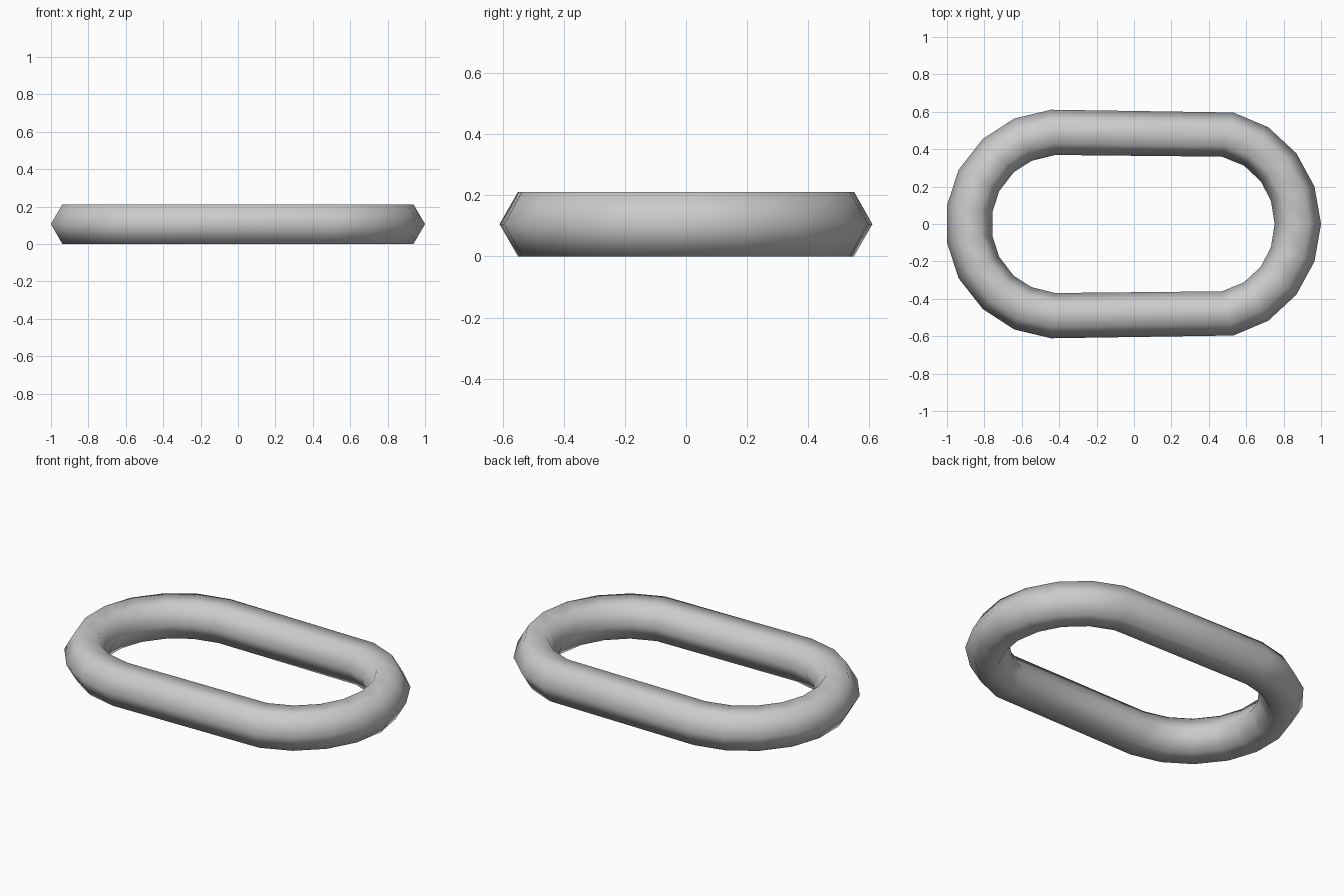
import bpy, bmesh

if "Cube" in bpy.data.objects:
    bpy.data.objects.remove(bpy.data.objects["Cube"])

# Half outline of the ring: outer (x, y) and inner (x, y) at each station
half = [
    ((1.0, 0.0), (0.752, 0.0)),
    ((0.965, 0.2), (0.732, 0.125)),
    ((0.868, 0.378), (0.678, 0.228)),
    ((0.718, 0.517), (0.588, 0.312)),
    ((0.532, 0.596), (0.47, 0.36)),
    ((-0.442, 0.611), (-0.422, 0.369)),
    ((-0.64, 0.564), (-0.547, 0.338)),
    ((-0.808, 0.455), (-0.643, 0.277)),
    ((-0.937, 0.291), (-0.721, 0.175)),
    ((-1.0, 0.1), (-0.757, 0.063)),
]
mirrored = [((o[0], -o[1]), (i[0], -i[1])) for o, i in reversed(half[1:])]
stations = half + mirrored

# Hexagonal cross-section: (fraction from outer to inner, height)
H = 0.212
section = [(0, H / 2), (0.25, H), (0.75, H), (1, H / 2), (0.75, 0), (0.25, 0)]

# Sweep the section round the closed outline
bm = bmesh.new()
rings = [[bm.verts.new((o[0] + (i[0] - o[0]) * t, o[1] + (i[1] - o[1]) * t, z))
          for t, z in section] for o, i in stations]
n, m = len(rings), len(section)
for a in range(n):
    b = (a + 1) % n
    for k in range(m):
        j = (k + 1) % m
        bm.faces.new((rings[a][k], rings[b][k], rings[b][j], rings[a][j]))
bmesh.ops.recalc_face_normals(bm, faces=bm.faces)
for f in bm.faces:
    f.smooth = True
mesh = bpy.data.meshes.new("chain_link")
bm.to_mesh(mesh)
bm.free()
bpy.context.collection.objects.link(bpy.data.objects.new("chain_link", mesh))
